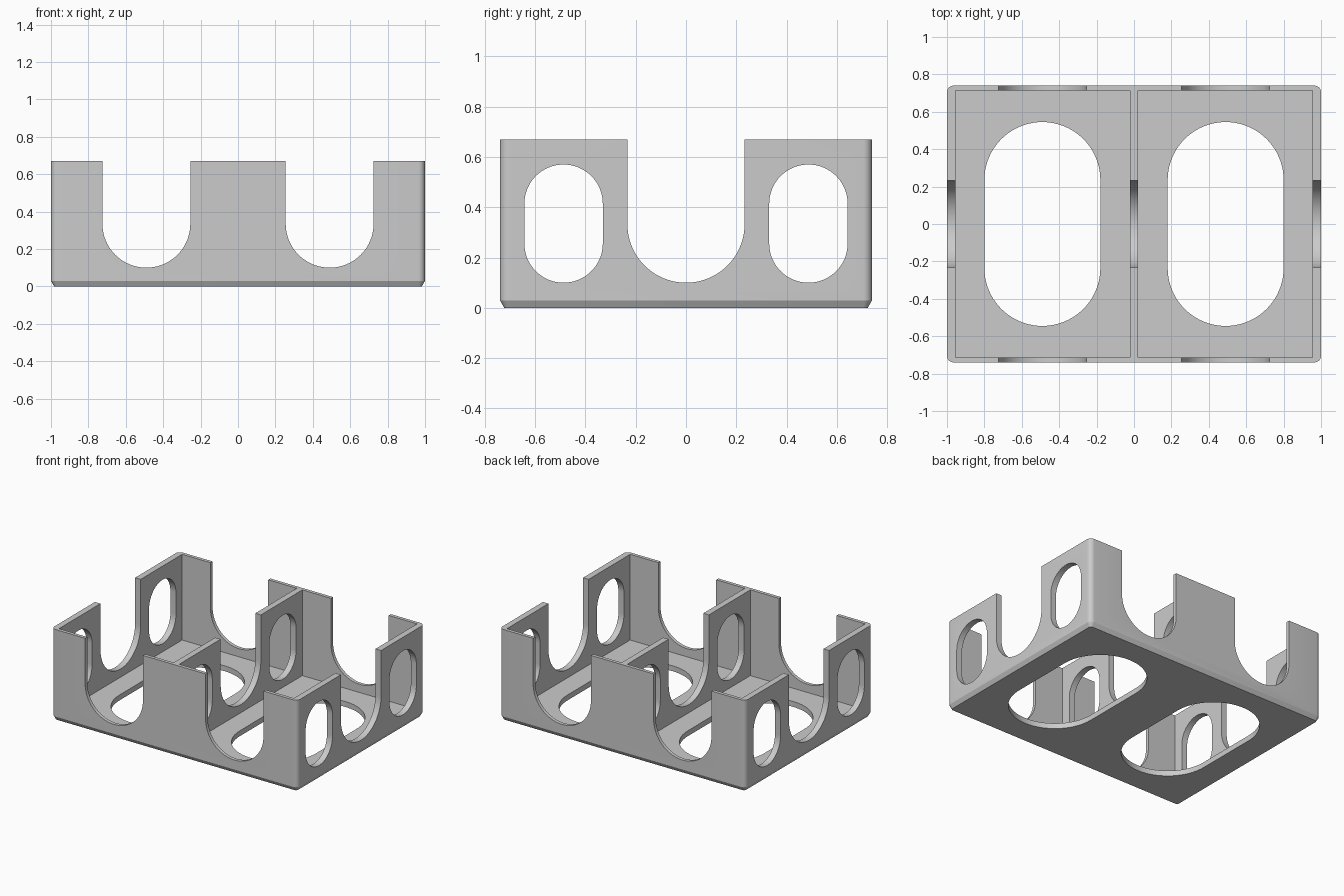
import bpy
import bmesh
from math import cos, sin, pi, radians
from mathutils import Vector

if "Cube" in bpy.data.objects:
    bpy.data.objects.remove(bpy.data.objects["Cube"], do_unlink=True)

HALF_X, HALF_Y, HEIGHT = 1.0, 0.74, 0.67
FLOOR, SIDE_WALL, END_WALL, DIVIDER = 0.04, 0.045, 0.025, 0.0225

grey = bpy.data.materials.new("plain grey")
grey.use_nodes = True
colour = (0.6, 0.6, 0.6, 1)
grey.diffuse_color = colour
grey.node_tree.nodes["Principled BSDF"].inputs["Base Color"].default_value = colour


def rounded_rect(u0, u1, v0, v1, r, steps):
    """Counter-clockwise outline of a rectangle with round corners."""
    centres = [(u1 - r, v1 - r), (u0 + r, v1 - r), (u0 + r, v0 + r), (u1 - r, v0 + r)]
    points = []
    for i, (cu, cv) in enumerate(centres):
        for k in range(steps + 1):
            a = (i + k / steps) * pi / 2
            points.append((cu + r * cos(a), cv + r * sin(a)))
    return points


def loft(name, rings):
    """Closed solid through rings of 3D points."""
    bm = bmesh.new()
    loops = [[bm.verts.new(p) for p in ring] for ring in rings]
    n = len(loops[0])
    for low, high in zip(loops, loops[1:]):
        for i in range(n):
            j = (i + 1) % n
            bm.faces.new((low[i], low[j], high[j], high[i]))
    bm.faces.new(loops[0][::-1])
    bm.faces.new(loops[-1])
    bmesh.ops.remove_doubles(bm, verts=bm.verts, dist=1e-5)
    bmesh.ops.recalc_face_normals(bm, faces=bm.faces)
    mesh = bpy.data.meshes.new(name)
    bm.to_mesh(mesh)
    bm.free()
    mesh.materials.append(grey)
    obj = bpy.data.objects.new(name, mesh)
    bpy.context.collection.objects.link(obj)
    return obj


def prism(outline, axis, start, end):
    """Extrude an outline along x, y or z."""
    def place(u, v, w):
        return Vector({"x": (w, u, v), "y": (u, w, v), "z": (u, v, w)}[axis])
    return loft("cutter", [[place(u, v, w) for u, v in outline] for w in (start, end)])


def cut(body, cutter):
    mod = body.modifiers.new("cut", "BOOLEAN")
    mod.operation = "DIFFERENCE"
    mod.solver = "EXACT"
    mod.object = cutter
    bpy.context.view_layer.objects.active = body
    bpy.ops.object.modifier_apply(modifier=mod.name)
    bpy.data.objects.remove(cutter, do_unlink=True)


# Outer block with round upright corners and a chamfered foot
def block_ring(inset, z):
    x, y = HALF_X - inset, HALF_Y - inset
    return [(u, v, z) for u, v in rounded_rect(-x, x, -y, y, 0.035 - inset, 6)]


tray = loft("divided_tray", [block_ring(0.017, 0), block_ring(0, 0.03), block_ring(0, HEIGHT)])

# Two compartments and the long opening in each floor
for side in (-1, 1):
    u0, u1 = sorted((side * DIVIDER, side * (HALF_X - SIDE_WALL)))
    y = HALF_Y - END_WALL
    cut(tray, prism([(u0, -y), (u1, -y), (u1, y), (u0, y)], "z", FLOOR, 1))
    c = side * 0.49
    cut(tray, prism(rounded_rect(c - 0.31, c + 0.31, -0.545, 0.545, 0.31, 20), "z", -0.2, 0.2))

# Round-bottomed slots through the front and back walls
for c in (-0.49, 0.49):
    cut(tray, prism(rounded_rect(c - 0.235, c + 0.235, 0.1, 1.2, 0.2349, 20), "y", -1.2, 1.2))

# Slot and two windows through both side walls and the divider
cut(tray, prism(rounded_rect(-0.233, 0.233, 0.1, 1.2, 0.2329, 20), "x", -1.2, 1.2))
for c in (-0.487, 0.487):
    cut(tray, prism(rounded_rect(c - 0.156, c + 0.156, 0.1, 0.57, 0.1559, 16), "x", -1.2, 1.2))

# Smooth curves, crisp edges
bpy.ops.object.select_all(action="DESELECT")
tray.select_set(True)
bpy.context.view_layer.objects.active = tray
bpy.ops.object.shade_smooth_by_angle(angle=radians(24))
